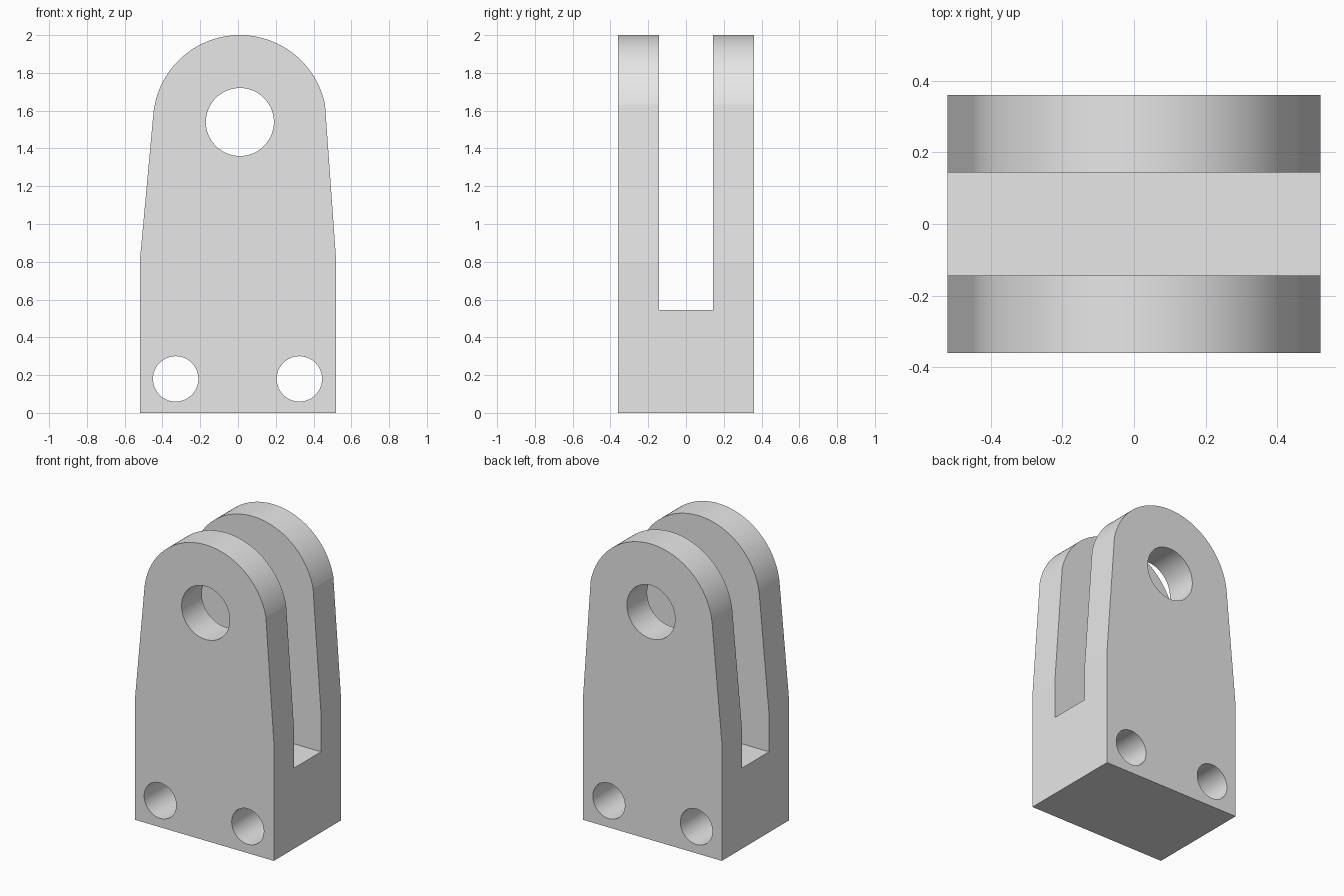
import bpy
import bmesh
from math import sin, cos, radians

if "Cube" in bpy.data.objects:
    bpy.data.objects.remove(bpy.data.objects["Cube"], do_unlink=True)

HALF_W, HALF_D = 0.52, 0.36
EYE_X, EYE_Z, EYE_R = 0.01, 1.54, 0.46
SLOT_HALF, SLOT_FLOOR = 0.144, 0.545

grey = bpy.data.materials.new("plain grey")
grey.use_nodes = True
grey.diffuse_color = (0.8, 0.8, 0.8, 1)
grey.node_tree.nodes["Principled BSDF"].inputs["Base Color"].default_value = (0.8, 0.8, 0.8, 1)


def arc(cx, cz, r, start, end, steps):
    """Points on an arc, angles in degrees."""
    angles = [radians(start + (end - start) * i / steps) for i in range(steps + 1)]
    return [(cx + r * cos(a), cz + r * sin(a)) for a in angles]


def prism(name, outline, half_depth):
    """Extrude an x-z outline along y."""
    bm = bmesh.new()
    face = bm.faces.new([bm.verts.new((x, -half_depth, z)) for x, z in outline])
    new = bmesh.ops.extrude_face_region(bm, geom=[face])["geom"]
    verts = [v for v in new if isinstance(v, bmesh.types.BMVert)]
    bmesh.ops.translate(bm, verts=verts, vec=(0, 2 * half_depth, 0))
    bmesh.ops.recalc_face_normals(bm, faces=bm.faces)
    mesh = bpy.data.meshes.new(name)
    bm.to_mesh(mesh)
    bm.free()
    mesh.materials.append(grey)
    obj = bpy.data.objects.new(name, mesh)
    bpy.context.collection.objects.link(obj)
    return obj


# Bracket body: straight base, tapered cheeks, rounded top
outline = [(-HALF_W, 0.8), (-HALF_W, 0), (HALF_W, 0), (HALF_W, 0.8)]
outline += arc(EYE_X, EYE_Z, EYE_R, 11.5, 174.7, 64)
body = prism("clevis_bracket", outline, HALF_D)

# Cutters: the slot between the cheeks, the pin hole and two bolt holes
cutters = [prism("slot_cutter", [(-1, SLOT_FLOOR), (1, SLOT_FLOOR), (1, 3), (-1, 3)], SLOT_HALF)]
for name, x, z, r in (("pin_hole_cutter", EYE_X, EYE_Z, 0.18),
                      ("right_bolt_hole_cutter", -0.33, 0.18, 0.12),
                      ("left_bolt_hole_cutter", 0.325, 0.18, 0.12)):
    cutters.append(prism(name, arc(x, z, r, 0, 360, 128)[:-1], 1))

bpy.ops.object.select_all(action="DESELECT")
bpy.context.view_layer.objects.active = body
body.select_set(True)
for cutter in cutters:
    cutter.hide_render = True
    mod = body.modifiers.new(cutter.name, "BOOLEAN")
    mod.operation = "DIFFERENCE"
    mod.solver = "EXACT"
    mod.object = cutter
    bpy.ops.object.modifier_apply(modifier=mod.name)
    bpy.data.objects.remove(cutter, do_unlink=True)

# Smooth curves, crisp corners
bpy.ops.object.shade_smooth_by_angle(angle=radians(4))
